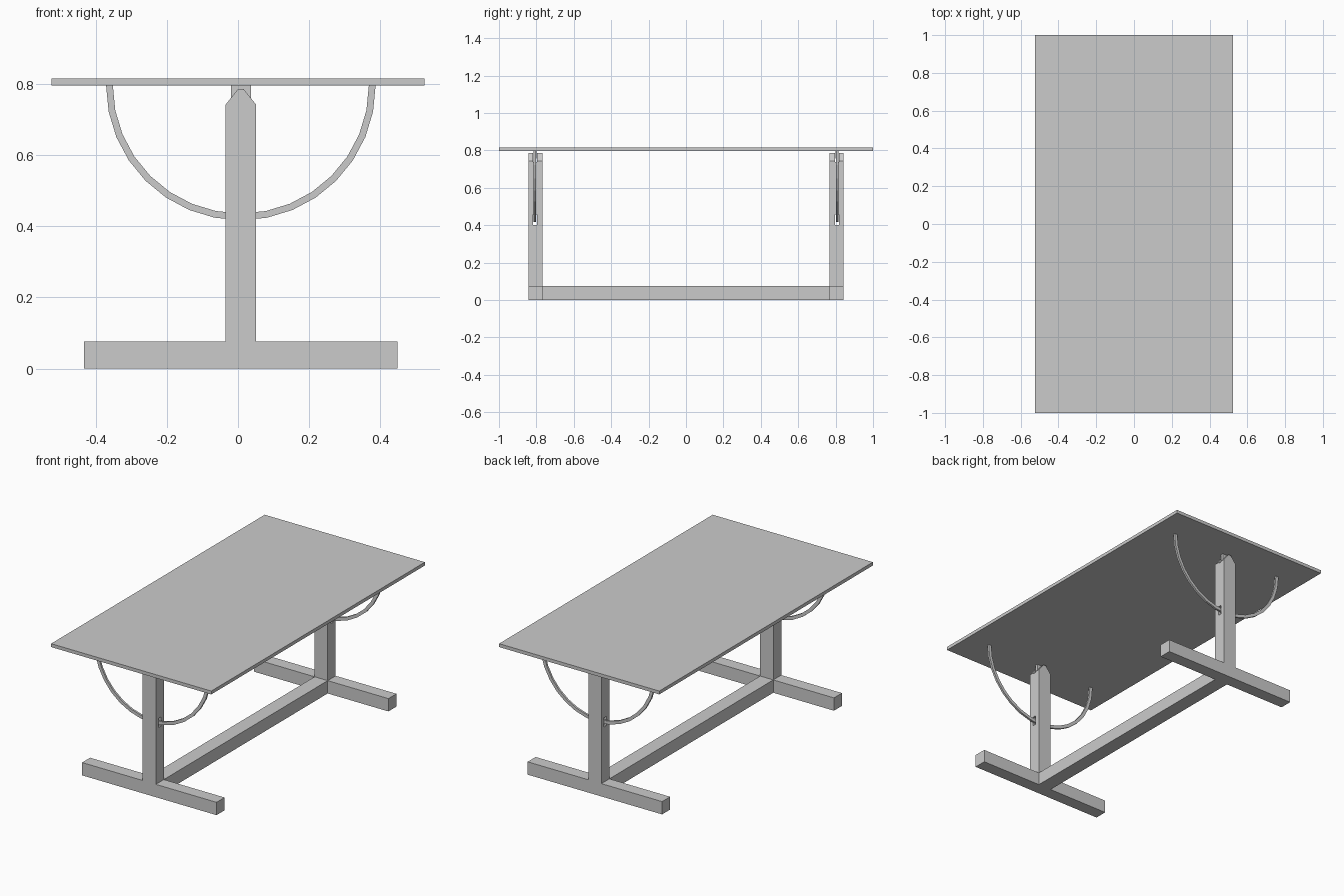
import bpy, bmesh, math

if "Cube" in bpy.data.objects:
    bpy.data.objects.remove(bpy.data.objects["Cube"])

CX = 0.008            # centre line of the stand
TOP_Z = 0.796         # underside of the table top


def prism(name, profile, y0, y1):
    """Extrude an x-z profile from y0 to y1."""
    bm = bmesh.new()
    face = bm.faces.new([bm.verts.new((x, y0, z)) for x, z in profile])
    ext = bmesh.ops.extrude_face_region(bm, geom=[face])
    verts = [g for g in ext["geom"] if isinstance(g, bmesh.types.BMVert)]
    bmesh.ops.translate(bm, verts=verts, vec=(0, y1 - y0, 0))
    bmesh.ops.recalc_face_normals(bm, faces=bm.faces)
    mesh = bpy.data.meshes.new(name)
    bm.to_mesh(mesh)
    bm.free()
    obj = bpy.data.objects.new(name, mesh)
    bpy.context.collection.objects.link(obj)
    return obj


def box(name, x0, x1, y0, y1, z0, z1):
    return prism(name, [(x0, z0), (x1, z0), (x1, z1), (x0, z1)], y0, y1)


def cut(obj, cutter):
    cutter.hide_render = True
    cutter.hide_set(True)
    mod = obj.modifiers.new("slot", "BOOLEAN")
    mod.operation = "DIFFERENCE"
    mod.solver = "EXACT"
    mod.object = cutter


# Table top and floor beam
box("table_top", -0.525, 0.525, -1, 1, TOP_Z, 0.816)
box("floor_beam", CX - 0.043, CX + 0.043, -0.767, 0.767, 0, 0.076)

# Post outline with a chamfered tip
post_profile = [(CX - 0.043, 0.076), (CX + 0.043, 0.076), (CX + 0.043, 0.742),
                (CX + 0.008, 0.786), (CX - 0.008, 0.786), (CX - 0.043, 0.742)]

# Half-ring outline
STEPS = 16
angles = [math.pi + math.pi * i / STEPS for i in range(STEPS + 1)]
arc_profile = [(CX + r * math.cos(a), TOP_Z + r * math.sin(a))
               for r, seq in ((0.379, angles), (0.360, angles[::-1])) for a in seq]

for side, s in (("front", -1), ("back", 1)):
    # Foot and slotted post
    box(side + "_foot", CX - 0.441, CX + 0.441, s * 0.767, s * 0.842, 0, 0.076)
    post = prism(side + "_post", post_profile, s * 0.767, s * 0.842)
    for label, z0, z1 in (("guide", 0.402, 0.457), ("tip", 0.737, 0.85)):
        cut(post, box(f"{side}_{label}_slot_cutter", -0.1, 0.1,
                      s * 0.796, s * 0.817, z0, z1))
    # Pivot tongue under the top and curved tilt guide
    box(side + "_pivot_tongue", CX - 0.028, CX + 0.028,
        s * 0.798, s * 0.815, 0.757, TOP_Z)
    prism(side + "_tilt_arc", arc_profile, s * 0.803, s * 0.815)
